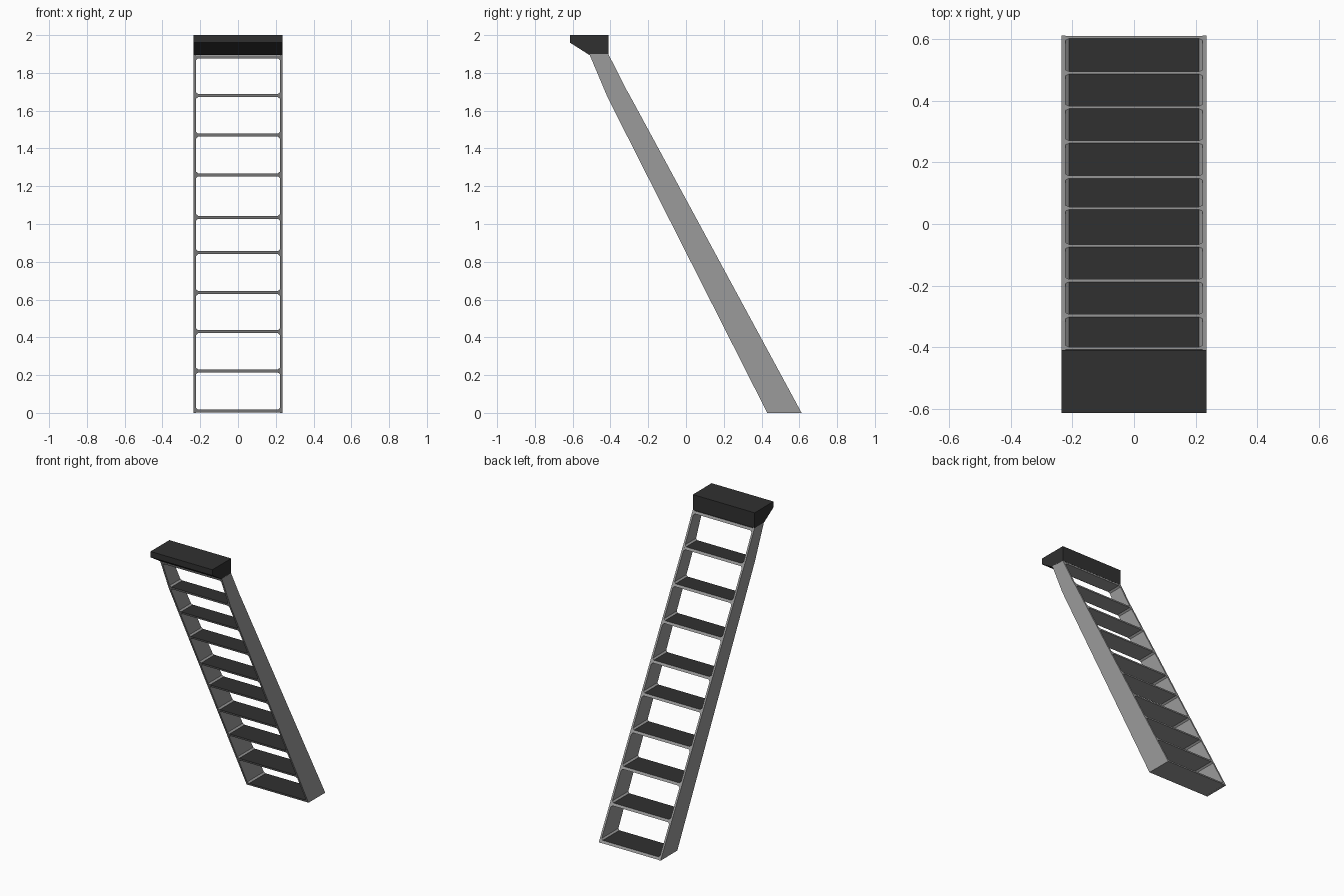
import bpy, bmesh

if "Cube" in bpy.data.objects:
    bpy.data.objects.remove(bpy.data.objects["Cube"])

# Front and back edges of the sloping side rails, as (z, y)
FRONT = [(0, 0.43), (1.67, -0.415), (1.90, -0.512)]
BACK = [(0, 0.612), (1.69, -0.303), (1.71, -0.315), (1.87, -0.396), (1.90, -0.412)]
HALF_W, INNER = 0.235, 0.222
TREADS = [0.009, 0.222, 0.43, 0.637, 0.848, 1.035, 1.26, 1.47, 1.68, 1.885]


def material(name, v):
    m = bpy.data.materials.new(name)
    m.diffuse_color = (v, v, v, 1)
    m.use_nodes = True
    m.node_tree.nodes["Principled BSDF"].inputs["Base Color"].default_value = m.diffuse_color
    return m


GREY = material("grey_metal", 0.33)
DARK = material("dark_rubber", 0.03)


def edge_y(edge, z):
    for (z0, y0), (z1, y1) in zip(edge, edge[1:]):
        if z <= z1:
            return y0 + (y1 - y0) * (z - z0) / (z1 - z0)
    return edge[-1][1]


def prism(name, ring_a, ring_b, mats, dark_top=False):
    bm = bmesh.new()
    a = [bm.verts.new(p) for p in ring_a]
    b = [bm.verts.new(p) for p in ring_b]
    n = len(a)
    bm.faces.new(a)
    bm.faces.new(b[::-1])
    for i in range(n):
        j = (i + 1) % n
        bm.faces.new((a[j], a[i], b[i], b[j]))
    bmesh.ops.recalc_face_normals(bm, faces=bm.faces)
    bm.normal_update()
    if dark_top:
        for f in bm.faces:
            if f.normal.z > 0.9:
                f.material_index = 1
    me = bpy.data.meshes.new(name)
    bm.to_mesh(me)
    bm.free()
    for m in mats:
        me.materials.append(m)
    ob = bpy.data.objects.new(name, me)
    bpy.context.collection.objects.link(ob)
    return ob


# Side rails
rail = [(y, z) for z, y in FRONT] + [(y, z) for z, y in reversed(BACK)]
for side, s in (("left", -1), ("right", 1)):
    prism("side_rail_" + side,
          [(s * INNER, y, z) for y, z in rail],
          [(s * HALF_W, y, z) for y, z in rail], [GREY])

# Treads: flared ends form the chamfered opening corners
T, FLARE = 0.008, 0.011
for i, zc in enumerate(TREADS):
    lo = max(zc - T, 0.0)
    hi = min(zc + T, 1.9)
    up = FLARE if i < len(TREADS) - 1 else 0
    down = FLARE if i > 0 else 0
    x0, x1 = INNER - FLARE, INNER + 0.002
    right = [(x0, lo), (x1, lo - down), (x1, hi + up), (x0, hi)]
    prof = right + [(-x, z) for x, z in reversed(right)]
    prism("tread_%d" % (i + 1),
          [(x, edge_y(FRONT, z), z) for x, z in prof],
          [(x, edge_y(BACK, z), z) for x, z in prof], [GREY, DARK], True)

# Dark top platform with a sloped underside at the front
cap = [(-0.614, 2.0), (-0.41, 2.0), (-0.41, 1.895), (-0.512, 1.895), (-0.614, 1.96)]
prism("top_platform", [(-HALF_W, y, z) for y, z in cap],
      [(HALF_W, y, z) for y, z in cap], [DARK])
